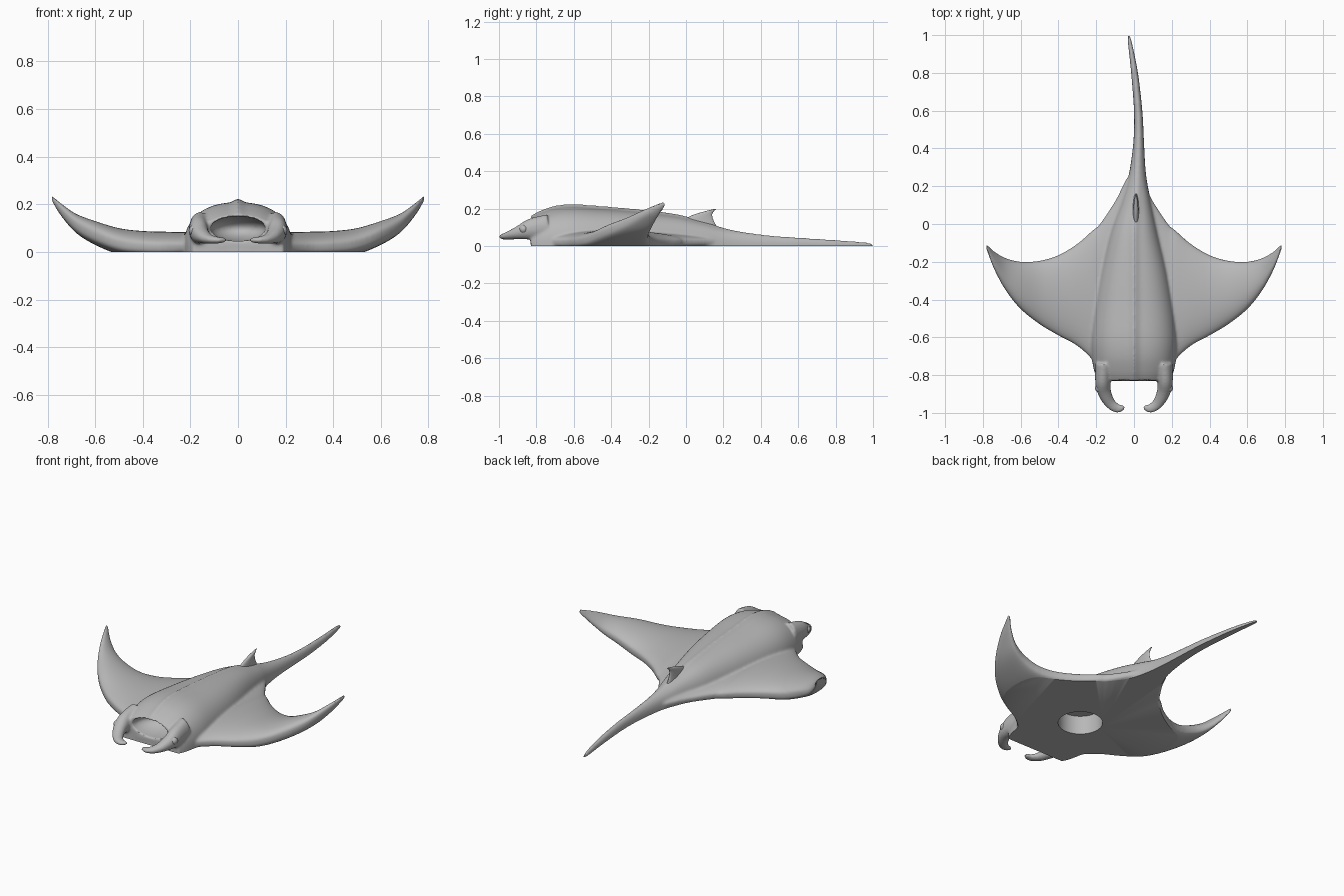
import bpy, bmesh, math
from mathutils import Vector, Matrix

if "Cube" in bpy.data.objects:
    bpy.data.objects.remove(bpy.data.objects["Cube"], do_unlink=True)

grey = bpy.data.materials.new("ray_grey")
grey.use_nodes = True
GREY = (0.48, 0.48, 0.48, 1)
grey.diffuse_color = GREY
grey.node_tree.nodes["Principled BSDF"].inputs["Base Color"].default_value = GREY


def spow(v, e):
    return math.copysign(abs(v) ** e, v)


def spline(rows, steps):
    """Catmull-Rom interpolation through table rows."""
    out = []
    for i in range(len(rows) - 1):
        a, b, c, d = (rows[max(0, min(len(rows) - 1, i + k))] for k in (-1, 0, 1, 2))
        for s in range(steps):
            t = s / steps
            out.append([0.5 * (2 * q + (r - p) * t + (2 * p - 5 * q + 4 * r - u) * t ** 2
                               + (3 * q - p - 3 * r + u) * t ** 3)
                        for p, q, r, u in zip(a, b, c, d)])
    return out + [list(rows[-1])]


def circle(n):
    return [(math.cos(2 * math.pi * i / n), math.sin(2 * math.pi * i / n)) for i in range(n)]


def loft(bm, rings):
    """Skin a run of closed rings and cap both ends."""
    vs = [[bm.verts.new(p) for p in ring] for ring in rings]
    n = len(vs[0])
    faces = [bm.faces.new((a[i], a[(i + 1) % n], b[(i + 1) % n], b[i]))
             for a, b in zip(vs, vs[1:]) for i in range(n)]
    faces += [bm.faces.new(vs[0]), bm.faces.new(vs[-1])]
    bmesh.ops.recalc_face_normals(bm, faces=faces)


def make(name, bm):
    me = bpy.data.meshes.new(name)
    bm.to_mesh(me)
    bm.free()
    me.materials.append(grey)
    ob = bpy.data.objects.new(name, me)
    bpy.context.collection.objects.link(ob)
    return ob


def finish(ob):
    """Apply modifiers and shade smooth."""
    bpy.ops.object.select_all(action='DESELECT')
    ob.select_set(True)
    bpy.context.view_layer.objects.active = ob
    for m in list(ob.modifiers):
        bpy.ops.object.modifier_apply(modifier=m.name)
    bpy.ops.object.shade_smooth_by_angle(angle=math.radians(40))


body = bmesh.new()

# Back and tail: y, centre x, half width, height
trunk = [(-.83, 0, .19, .15), (-.78, 0, .21, .175), (-.7, 0, .225, .2), (-.6, 0, .23, .208),
         (-.45, 0, .215, .198), (-.25, 0, .18, .182), (-.05, 0, .13, .158),
         (.1, .01, .085, .12), (.2, .015, .058, .09), (.3, .02, .04, .07),
         (.45, .025, .027, .052), (.6, .022, .022, .042), (.8, .003, .018, .03),
         (.95, -.02, .011, .02), (1, -.028, .005, .012)]
rings = []
for y, cx, w, h in spline(trunk, 5):
    ring = []
    for c, s in circle(120):
        x = w * spow(c, .83)
        if s >= 0:
            z = h * s ** .83 + .08 * h * math.exp(-(x / min(.02, w * .4)) ** 2) * s
        else:
            z = .04 * spow(s, .4)
        ring.append((cx + x, y, z))
    rings.append(ring)
loft(body, rings)

# Wings: x, leading edge, trailing edge, mid height, half thickness
half = [(0, -.83, .28, .03, .045), (.1, -.83, .12, .03, .045), (.18, -.8, 0, .03, .05),
        (.22, -.72, -.035, .03, .053), (.3, -.645, -.105, .03, .055),
        (.4, -.59, -.165, .033, .055), (.5, -.53, -.195, .045, .055),
        (.6, -.45, -.2, .08, .05), (.68, -.35, -.18, .12, .04),
        (.74, -.24, -.145, .175, .027), (.775, -.15, -.112, .218, .015),
        (.785, -.125, -.108, .232, .007)]
span = [(-r[0],) + r[1:] for r in reversed(half[1:])] + half
rings = []
for x, le, te, mid, t in spline(span, 5):
    rings.append([(x, (le + te) / 2 + (te - le) / 2 * c,
                   mid + t * (s ** 1.1 if s >= 0 else spow(s, .4)))
                  for c, s in circle(64)])
loft(body, rings)

# Curled head horns: x, y, z, half width, half height
horn = [(.16, -.74, .1, .045, .07), (.165, -.84, .09, .04, .055), (.153, -.9, .072, .035, .036),
        (.125, -.95, .056, .029, .022), (.09, -.975, .05, .025, .015),
        (.062, -.972, .05, .017, .011), (.05, -.966, .05, .006, .005)]
path = spline(horn, 6)
for side in (1, -1):
    rings = []
    for i, (x, y, z, rw, rh) in enumerate(path):
        a, b = path[max(0, i - 1)], path[min(len(path) - 1, i + 1)]
        across = Vector((b[1] - a[1], a[0] - b[0], 0)).normalized()
        rings.append([(side * (x + across.x * rw * c), y + across.y * rw * c, z + rh * s)
                      for c, s in circle(24)])
    loft(body, rings)

ray = make("ray_body", body)

# Cutters: mouth cavity, flat underside and round recess
bm = bmesh.new()
bmesh.ops.create_uvsphere(bm, u_segments=48, v_segments=24, radius=1,
                          matrix=Matrix.Translation((0, -.82, .098)) @ Matrix.Diagonal((.115, .13, .052, 1)))
mouth = make("mouth_cutter", bm)
bm = bmesh.new()
bmesh.ops.create_cube(bm, size=3, matrix=Matrix.Translation((0, 0, -1.5)))
ground = make("underside_cutter", bm)
bm = bmesh.new()
bmesh.ops.create_cone(bm, cap_ends=True, segments=64, radius1=.12, radius2=.12, depth=.2,
                      matrix=Matrix.Translation((0, -.45, .01)))
recess = make("recess_cutter", bm)


def remesh():
    m = ray.modifiers.new("blend", 'REMESH')
    m.mode = 'VOXEL'
    m.voxel_size = .006


def cut(tool):
    m = ray.modifiers.new("cut", 'BOOLEAN')
    m.operation = 'DIFFERENCE'
    m.solver = 'EXACT'
    m.object = tool
    tool.hide_render = True


remesh()
cut(mouth)
remesh()
soft = ray.modifiers.new("soften", 'SMOOTH')
soft.factor = .5
soft.iterations = 8
cut(ground)
cut(recess)
finish(ray)
for tool in (mouth, ground, recess):
    bpy.data.objects.remove(tool, do_unlink=True)

# Dorsal fin: z, front y, back y, half thickness
fin = [(.08, -.06, .18, .02), (.13, -.03, .15, .016), (.165, .035, .14, .012),
       (.185, .1, .148, .008), (.197, .148, .162, .003)]
bm = bmesh.new()
loft(bm, [[(.01 + t * s, (f + b) / 2 + (b - f) / 2 * c, z) for c, s in circle(24)]
          for z, f, b, t in spline(fin, 5)])
finish(make("dorsal_fin", bm))

# Eyes
for side, name in ((1, "left_eye"), (-1, "right_eye")):
    bm = bmesh.new()
    bmesh.ops.create_uvsphere(bm, u_segments=24, v_segments=12, radius=.023,
                              matrix=Matrix.Translation((side * .184, -.868, .09)))
    finish(make(name, bm))
